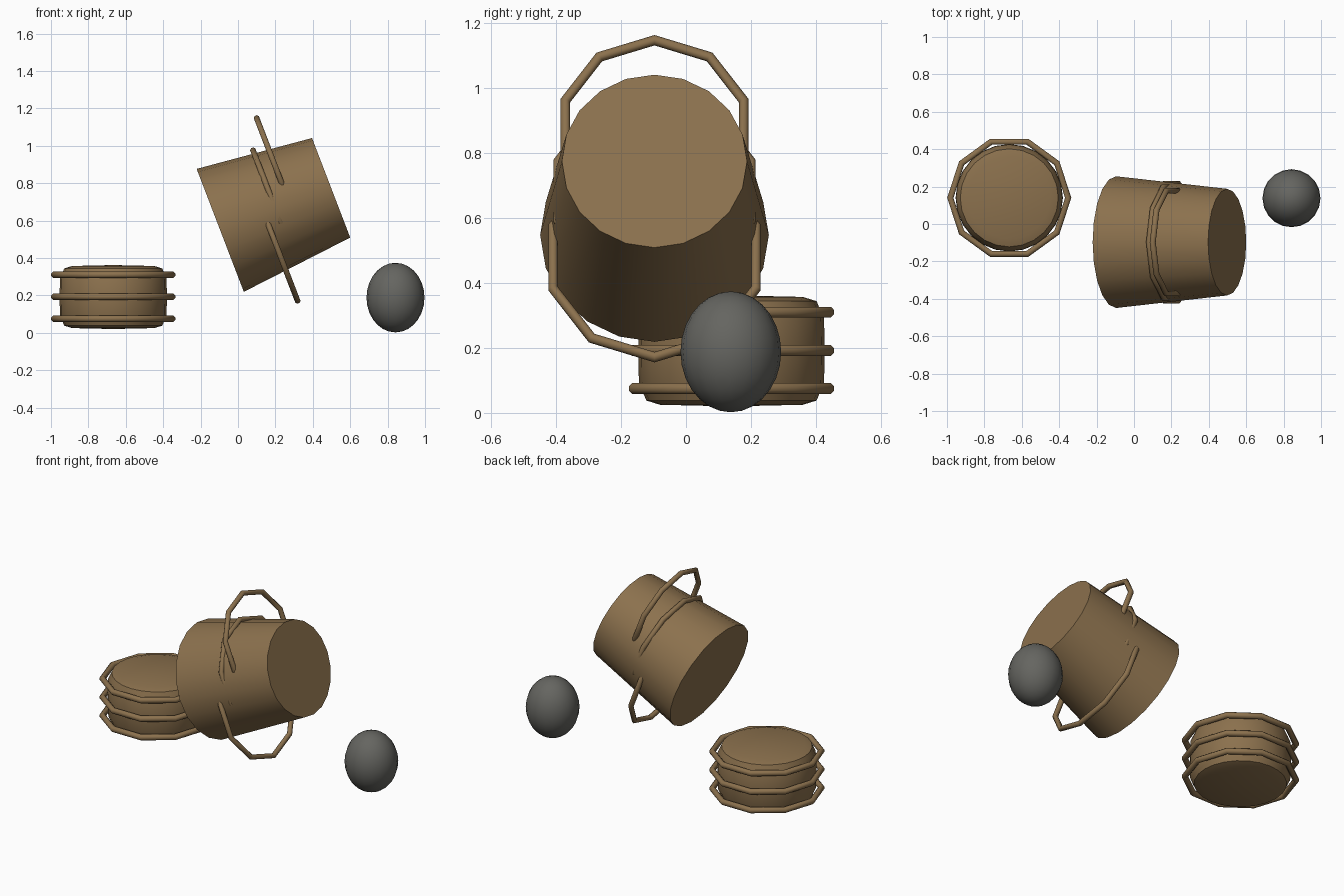
import bpy, bmesh, math
from mathutils import Matrix, Vector

cube = bpy.data.objects.get("Cube")
if cube:
    bpy.data.objects.remove(cube, do_unlink=True)


def material(name, colour):
    mat = bpy.data.materials.new(name)
    mat.use_nodes = True
    mat.diffuse_color = (*colour, 1)
    mat.node_tree.nodes["Principled BSDF"].inputs["Base Color"].default_value = (*colour, 1)
    return mat


WOOD = material("brown wood", (0.26, 0.165, 0.075))
STONE = material("grey stone", (0.13, 0.13, 0.118))


def finish(bm, name, mat, frame, angle=50):
    """Turn a bmesh into a placed, shaded object."""
    bmesh.ops.recalc_face_normals(bm, faces=bm.faces)
    mesh = bpy.data.meshes.new(name)
    bm.to_mesh(mesh)
    bm.free()
    mesh.materials.append(mat)
    obj = bpy.data.objects.new(name, mesh)
    bpy.context.collection.objects.link(obj)
    obj.matrix_world = frame
    bpy.ops.object.select_all(action="DESELECT")
    obj.select_set(True)
    bpy.context.view_layer.objects.active = obj
    bpy.ops.object.shade_smooth_by_angle(angle=math.radians(angle))
    return obj


def hoop(name, outer, tube, frame, sides=10, tube_sides=8):
    """Ten-sided ring around local z, with a corner on local x."""
    bm = bmesh.new()
    rings = []
    for i in range(sides):
        turn = Matrix.Rotation(math.tau * i / sides, 3, "Z")
        ring = []
        for j in range(tube_sides):
            a = math.tau * (j + 0.5) / tube_sides
            point = Vector((outer - tube + tube * math.cos(a), 0, tube * math.sin(a)))
            ring.append(bm.verts.new(turn @ point))
        rings.append(ring)
    for i in range(sides):
        a, b = rings[i], rings[(i + 1) % sides]
        for j in range(tube_sides):
            k = (j + 1) % tube_sides
            bm.faces.new((a[j], b[j], b[k], a[k]))
    return finish(bm, name, WOOD, frame)


def lathe(name, profile, steps, frame):
    """Spin a (radius, height) profile around local z."""
    bm = bmesh.new()
    verts = [bm.verts.new((r, 0, z)) for r, z in profile]
    edges = [bm.edges.new(pair) for pair in zip(verts, verts[1:])]
    bmesh.ops.spin(bm, geom=verts + edges, cent=(0, 0, 0), axis=(0, 0, 1),
                   angle=math.tau, steps=steps, use_duplicate=False)
    bmesh.ops.remove_doubles(bm, verts=bm.verts, dist=0.0005)
    return finish(bm, name, WOOD, frame)


# Tilted bucket: local z runs along its axis, local x points up across it
along = Vector((0.933, 0, 0.358)).normalized()
across = Vector((-along.z, 0, along.x))
side = along.cross(across)
tilt = Matrix((across, side, along)).transposed().to_4x4()
bucket_frame = Matrix.Translation((-0.095, -0.097, 0.5475)) @ tilt
lathe("bucket", [(0, 0), (0.352, 0), (0.285, 0.635), (0, 0.635)], 20, bucket_frame)

# Loose hoops slipped off centre, so that they read as handles
for name, outer, shift, height in (("upper_handle", 0.305, 0.201, 0.397),
                                   ("middle_band", 0.328, 0.024, 0.317),
                                   ("lower_handle", 0.345, -0.17, 0.251)):
    hoop(name, outer, 0.016, bucket_frame @ Matrix.Translation((shift, 0, height)))

# Squat barrel with softened rims and three hoops
barrel_frame = Matrix.Translation((-0.667, 0.14, 0))
half = [(0.287, 0), (0.285, 0.1), (0.27, 0.134), (0.262, 0.153), (0.22, 0.166), (0, 0.171)]
outline = [(r, 0.191 - h) for r, h in reversed(half)] + [(r, 0.191 + h) for r, h in half[1:]]
lathe("barrel", outline, 24, barrel_frame)
for i, name in enumerate(("bottom_hoop", "middle_hoop", "top_hoop")):
    hoop(name, 0.333, 0.018, barrel_frame @ Matrix.Translation((0, 0, 0.075 + 0.1175 * i)))

# Egg-shaped stone
bm = bmesh.new()
bmesh.ops.create_uvsphere(bm, u_segments=20, v_segments=14, radius=1)
bmesh.ops.scale(bm, vec=(0.155, 0.155, 0.186), verts=bm.verts)
finish(bm, "stone", STONE, Matrix.Translation((0.842, 0.138, 0.188)))
